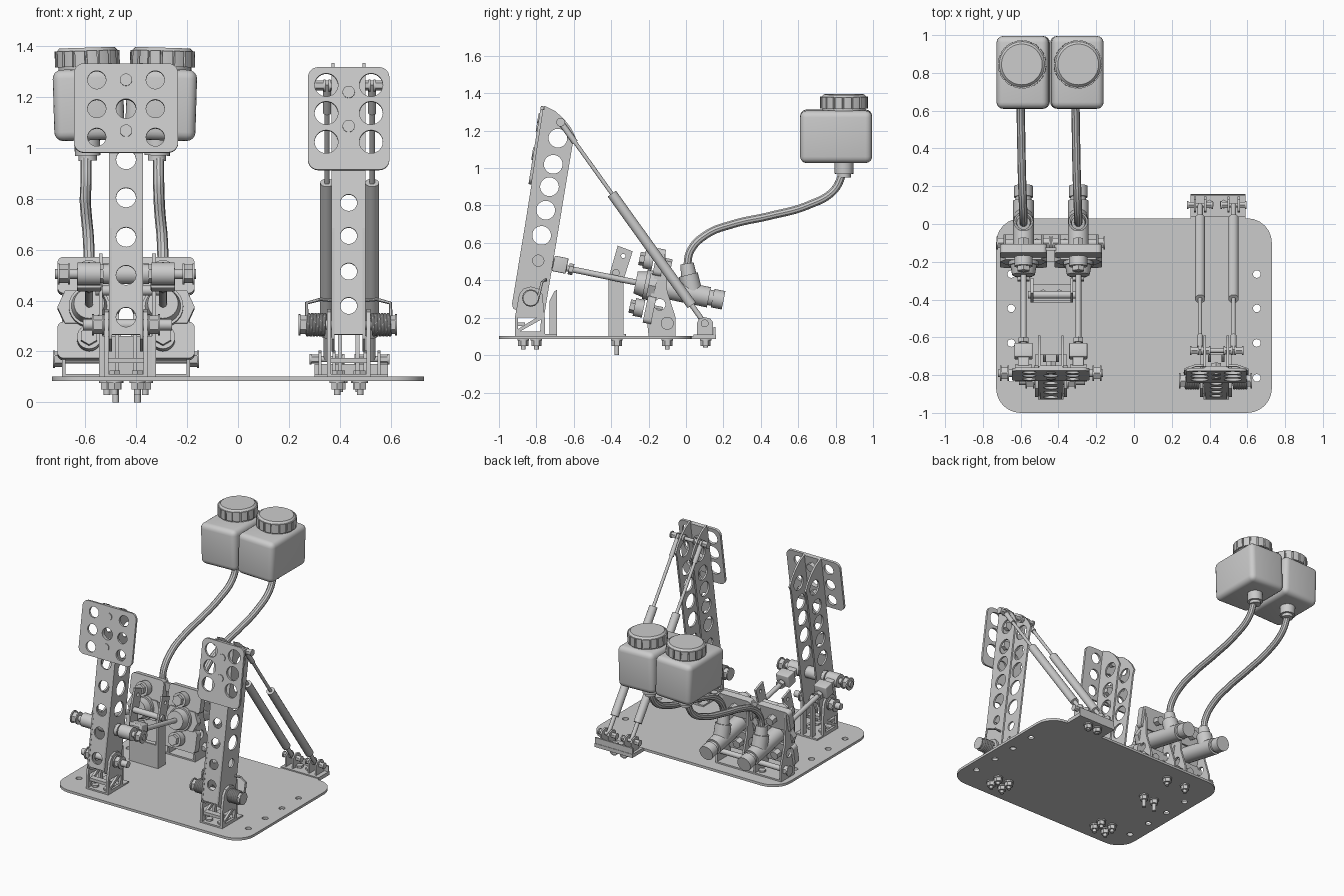
import bpy, bmesh
from math import sin, cos, pi
from mathutils import Vector as V, Matrix

if "Cube" in bpy.data.objects:
    bpy.data.objects.remove(bpy.data.objects["Cube"])


def finish(name, me):
    bm = bmesh.new()
    bm.from_mesh(me)
    bmesh.ops.remove_doubles(bm, verts=bm.verts, dist=1e-5)
    bmesh.ops.recalc_face_normals(bm, faces=bm.faces)
    bm.to_mesh(me)
    bm.free()
    me.shade_smooth()
    me.set_sharp_from_angle(angle=0.6)
    ob = bpy.data.objects.new(name, me)
    bpy.context.collection.objects.link(ob)
    return ob


def curve_mesh(cu):
    tmp = bpy.data.objects.new("tmp", cu)
    bpy.context.collection.objects.link(tmp)
    me = bpy.data.meshes.new_from_object(tmp.evaluated_get(bpy.context.evaluated_depsgraph_get()))
    bpy.data.objects.remove(tmp)
    return me


def frame(x, y, z, o=(0, 0, 0)):
    m = Matrix((x, y, z)).transposed().to_4x4()
    m.translation = o
    return m


FLOOR = Matrix.Identity(4)
SIDE = frame((0, 1, 0), (0, 0, 1), (1, 0, 0))      # drawn in y-z, thickness along x


def ring(x, y, r, n=24):
    return [(x + r * cos(2 * pi * i / n), y + r * sin(2 * pi * i / n)) for i in range(n)]


def rrect(x0, y0, x1, y1, r):
    pts = []
    for k, (cx, cy) in enumerate([(x1 - r, y1 - r), (x0 + r, y1 - r), (x0 + r, y0 + r), (x1 - r, y0 + r)]):
        pts += [(cx + r * cos((k + i / 6) * pi / 2), cy + r * sin((k + i / 6) * pi / 2)) for i in range(7)]
    return pts


def plate(name, outline, holes, m, d0, d1):
    cu = bpy.data.curves.new(name, 'CURVE')
    cu.dimensions, cu.fill_mode, cu.extrude = '2D', 'BOTH', (d1 - d0) / 2
    for loop in [outline] + holes:
        s = cu.splines.new('POLY')
        s.points.add(len(loop) - 1)
        for p, c in zip(s.points, loop):
            p.co = (c[0], c[1], 0, 1)
        s.use_cyclic_u = True
    me = curve_mesh(cu)
    me.transform(m @ Matrix.Translation((0, 0, (d0 + d1) / 2)))
    return finish(name, me)


def tube(name, pts, r, smooth=True):
    cu = bpy.data.curves.new(name, 'CURVE')
    cu.dimensions, cu.bevel_depth, cu.bevel_resolution, cu.use_fill_caps = '3D', r, 3, True
    s = cu.splines.new('BEZIER')
    s.bezier_points.add(len(pts) - 1)
    for p, c in zip(s.bezier_points, pts):
        p.co = c
        p.handle_left_type = p.handle_right_type = 'AUTO' if smooth else 'VECTOR'
    cu.resolution_u = 10 if smooth else 1
    return finish(name, curve_mesh(cu))


def cyl(name, p, q, r, n=24, r2=None):
    p, q = V(p), V(q)
    me = bpy.data.meshes.new(name)
    bm = bmesh.new()
    bmesh.ops.create_cone(bm, cap_ends=True, segments=n, radius1=r, radius2=r2 or r, depth=(q - p).length)
    bm.to_mesh(me)
    bm.free()
    me.transform(Matrix.Translation((p + q) / 2) @ (q - p).to_track_quat('Z', 'Y').to_matrix().to_4x4())
    return finish(name, me)


def box(name, lo, hi, bevel=0, m=None):
    me = bpy.data.meshes.new(name)
    bm = bmesh.new()
    bmesh.ops.create_cube(bm, size=1)
    for v in bm.verts:
        v.co = [a + (b - a) * (c + .5) for a, b, c in zip(lo, hi, v.co)]
    if bevel:
        bmesh.ops.bevel(bm, geom=bm.edges[:], offset=bevel, segments=4, profile=.5, affect='EDGES')
    bm.to_mesh(me)
    bm.free()
    if m:
        me.transform(m)
    return finish(name, me)


def xbolt(name, x0, x1, y, z, r, nuts, w=.036):
    cyl(name, (x0, y, z), (x1, y, z), r, 16)
    for x in nuts:
        cyl(name + "_nut", (x - .016, y, z), (x + .016, y, z), w, 6)
        for e in (-.02, .02):
            cyl(name + "_washer", (x + e - .004, y, z), (x + e + .004, y, z), w * 1.15)


def floor_bolt(x, y, low=.03):
    cyl("floor_bolt", (x, y, low), (x, y, .125), .013, 16)
    cyl("floor_nut", (x, y, .05), (x, y, .079), .027, 6)
    cyl("floor_washer", (x, y, .077), (x, y, .086), .031)
    cyl("floor_bolt_head", (x, y, .1), (x, y, .125), .024, 6)


# base plate with strut tab and side holes
corner = rrect(-.73, -1, .73, .03, .13)
outline = corner[:1] + corner[1:7] + [(.59, .03), (.59, .16), (.30, .16), (.30, .03)] + corner[7:]
plate("base_plate", outline, [ring(s * .65, y, .02) for s in (-1, 1) for y in (-.265, -.447, -.63, -.815)],
      FLOOR, .085, .102)

# pedals: channel arms, face plates, pivot brackets
S, C = .1565, .9877
arm_side = [(-.93, .275), (-.925, .25), (-.90, .235), (-.76, .2), (-.605, 1.135), (-.59, 1.165),
            (-.615, 1.215), (-.655, 1.265), (-.70, 1.305), (-.755, 1.333)]
side_holes = [(-.685, 1.16), (-.71, 1.02), (-.73, .9), (-.75, .775), (-.772, .64), (-.79, .505), (-.83, .305)]
bracket = [(-.915, .1), (-.755, .1), (-.755, .2), (-.768, .325), (-.79, .355), (-.83, .367),
           (-.87, .355), (-.892, .325), (-.915, .2)]


def pedal(tag, cx, face, cols, rows, hr, screws, web_z, wr, top):
    m = frame((1, 0, 0), (0, S, C), (0, -C, S), (cx, -.93, .257))
    v = lambda z: (z - .257) / C
    for s in (-1, 1):
        x = cx + s * .061
        plate(tag + "_arm_side", arm_side,
              [ring(y, z, .05 if i < 5 else .03, 28) for i, (y, z) in enumerate(side_holes)], SIDE, x - .006, x + .006)
        x = cx + s * .077
        plate(tag + "_pivot_bracket", bracket, [[(-.89, .125), (-.78, .125), (-.775, .19)],
              [(-.897, .14), (-.897, .2), (-.80, .2)]], SIDE, x - .008, x + .008)
        plate(tag + "_stop_upright", [(-.73, .1), (-.69, .1), (-.69, .35), (-.705, .34), (-.73, .29)], [],
              SIDE, cx + s * .035 - .008, cx + s * .035 + .008)
        for y in (-.87, -.80):
            floor_bolt(cx + s * .045, y)
    box(tag + "_bracket_floor", (cx - .085, -.915, .1), (cx + .085, -.69, .112))
    box(tag + "_bracket_bridge", (cx - .07, -.9, .155), (cx + .07, -.86, .175))
    plate(tag + "_arm_web", rrect(-.067, .01, .067, v(top), .01),
          [ring(0, v(z), wr) for z in web_z], m, -.012, 0)
    w, z0 = face
    plate(tag + "_face_plate", rrect(-w, v(z0), w, v(top), .04),
          [ring(c, v(z), hr, 28) for c in cols for z in rows] + [ring(0, v(web_z[0]), wr)] * (web_z[0] > 1),
          m, .0, .016)
    for z in screws:
        cyl(tag + "_face_screw", m @ V((0, v(z), -.03)), m @ V((0, v(z), .022)), .024)
        cyl(tag + "_face_nut", m @ V((0, v(z), -.04)), m @ V((0, v(z), -.012)), .03, 6)


pedal("brake", -.44, (.205, .98), (-.115, .115), (1.265, 1.152, 1.04), .036, (1.265, 1.065),
      (1.152, .955, .805, .65, .5, .335), .039, 1.33)
pedal("throttle", .435, (.16, .912), (-.088, .088), (1.245, 1.135, 1.022), .046, (1.217, 1.083),
      (.945, .785, .655, .515, .38), .033, 1.315)
xbolt("brake_pivot_bolt", -.61, -.26, -.83, .305, .022, (-.55, -.33))
xbolt("throttle_pivot_bolt", .25, .62, -.83, .305, .018, (.262, .6))

# throttle return springs
for s in (-1, 1):
    pts = [(.435 + s * (.09 + .075 * i / 72), -.83 + .04 * cos(i * pi / 6), .305 + .04 * sin(i * pi / 6))
           for i in range(73)]
    end = pts[-1]
    tube("return_spring", pts + [(end[0], -.77, .39), (.435 + s * .11, -.75, .405), (.435 + s * .06, -.75, .40)],
         .007, False)

# throttle struts with lower lugs
top, bot = V((0, -.67, 1.245)), V((0, .1, .17))
for x in (.35, .527):
    at = lambda t: bot.lerp(top, t) + V((x, 0, 0))
    cyl("strut_body", at(.09), at(.645), .027)
    cyl("strut_rod", at(.6), at(.98), .0105, 16)
    cyl("strut_lower_end", at(0), at(.1), .014, 16)
    cyl("strut_upper_end", at(.9), at(1.01), .016, 16)
    xbolt("strut_lower_pin", x - .06, x + .06, .1, .17, .012, (x - .045, x + .045), .018)
    xbolt("strut_upper_pin", x - .04, x + .04, -.67, 1.245, .012, (x - .03, x + .03), .02)
    for s in (-1, 1):
        plate("strut_lug", [(.06, .1), (.145, .1), (.145, .175), (.13, .195), (.1, .203), (.07, .195), (.06, .175)],
              [], SIDE, x + s * .027 - .006, x + s * .027 + .006)
cyl("strut_top_crossbar", (.32, -.67, 1.245), (.56, -.67, 1.245), .012)
box("strut_bracket_floor", (.30, .04, .1), (.59, .16, .11))
box("strut_bracket_lip", (.30, .147, .1), (.59, .157, .15))
for x in (.40, .475):
    floor_bolt(x, .105, .04)

# balance bar and push rods
xbolt("balance_bar", -.72, -.165, -.79, .505, .02, (-.685, -.525, -.355, -.195))
cyl("balance_bar_sleeve", (-.53, -.79, .505), (-.35, -.79, .505), .04)

# master cylinders, hoses and reservoirs
AX, UP = V((0, .98, -.2)), V((0, .2, .98))
for k, x in ((-1, -.585), (1, -.295)):
    o = V((x, -.25, .385))
    at = lambda s, u=0, w=0: o + AX * s + UP * u + V((w, 0, 0))
    clevis = frame((1, 0, 0), AX, UP, (x, -.68, .485))
    box("clevis_block", (-.048, -.03, -.042), (.048, .045, .042), .006, clevis)
    cyl("clevis_barrel", (x - .045, -.79, .505), (x + .045, -.79, .505), .045)
    box("clevis_neck", (-.03, -.11, -.025), (.03, 0, .025), .004, clevis)
    cyl("push_rod", at(-.43), at(.02), .016)
    cyl("push_rod_nut", at(-.385), at(-.36), .03, 6)
    cyl("cylinder_boot", at(-.02), at(.03), .06, 24, .07)
    cyl("cylinder_collar", at(.03), at(.09), .08)
    m = frame((1, 0, 0), UP, V((1, 0, 0)).cross(UP), at(.07))
    plate("cylinder_flange", [(-.125, 0), (-.095, .065), (.095, .065), (.125, 0), (.095, -.065), (-.095, -.065)],
          [], m, -.02, .02)
    for u in (-.13, .13):
        plate("flange_mount", rrect(-.125, u - .073, .125, u + .073, .025), [], m, -.035, .01)
        cyl("flange_boss", at(.0, u), at(.05, u), .048)
        cyl("flange_bolt", at(-.025, u), at(.0, u), .036, 6)
        cyl("flange_stud", at(.1, u), at(.15, u), .03, 6)
    cyl("cylinder_barrel", at(.08), at(.38), .055)
    cyl("cylinder_neck", at(.37), at(.42), .042)
    cyl("cylinder_cap", at(.4), at(.46), .05)
    cyl("inlet_boss", (x, .035, .34), (x, .012, .43), .052)
    cyl("inlet_fitting", (x, .016, .42), (x, .005, .49), .042, 24, .036)
    rx = -.587 if k < 0 else -.302
    tube("fluid_hose", [(x, .005, .47), (x, .025, .56), (x - .003, .11, .645), (x - .008, .25, .7), (x - .012, .45, .745),
                        (x - .015, .65, .80), (rx - .01, .79, .88), (rx - .01, .845, .99)], .022)
    # reservoir tilted slightly outward
    tilt = Matrix.Translation((rx, .845, 1.17)) @ Matrix.Rotation(k * .03, 4, 'Y')
    tank = box("reservoir_tank", (-.138, -.235, -.14), (.138, .15, .14), .035, tilt)
    cyl("reservoir_outlet", tilt @ V((-.01, 0, -.2)), tilt @ V((-.01, 0, -.13)), .05)
    cyl("reservoir_hose_clamp", tilt @ V((-.01, 0, -.22)), tilt @ V((-.01, 0, -.195)), .036)
    cyl("reservoir_neck", tilt @ V((0, 0, .13)), tilt @ V((0, 0, .16)), .115, 32)
    cap = []
    for i in range(16):
        cap += [(r * cos((i + d) * pi / 8), r * sin((i + d) * pi / 8))
                for r, d in ((.127, .0), (.128, .4), (.128, .8), (.119, .84), (.119, .96))]
    plate("reservoir_cap", cap, [], tilt, .15, .212)
    cyl("reservoir_cap_top", tilt @ V((0, 0, .21)), tilt @ V((0, 0, .224)), .122, 32, .108)
    # cylinder mounting side brackets
    for w in (-.1, .1):
        plate("cylinder_bracket", [(-.20, .1), (-.055, .1), (-.055, .2), (-.10, .34), (-.11, .55), (-.15, .56),
                                   (-.19, .3), (-.21, .2)], [ring(-.14, .27, .03)], SIDE, x + w - .007, x + w + .007)
    xbolt("bracket_bolt", x - .14, x + .14, -.1, .17, .018, (x - .118, x + .118), .03)
    floor_bolt(-.44 + k * .075, -.1)
box("cylinder_bracket_floor", (-.69, -.2, .1), (-.19, -.055, .112))
box("cylinder_bracket_bridge", (-.69, -.14, .5), (-.19, -.125, .56))

# pedal stop bracket
stop = [(-.415, .1), (-.335, .1), (-.335, .4), (-.285, .555), (-.365, .585), (-.415, .41)]
for s in (-1, 1):
    x = -.435 + s * .105
    plate("stop_bracket_side", stop, [ring(-.335, .53, .012)], SIDE, x - .007, x + .007)
    floor_bolt(-.438 + s * .043, -.37, .0)
plate("stop_bracket_floor", rrect(-.54, -.415, -.33, -.32, .01), [], FLOOR, .1, .113)
box("stop_bracket_web", (-.54, -.415, .1), (-.33, -.403, .26))
cyl("stop_crossbar", (-.56, -.375, .44), (-.31, -.375, .44), .02)
